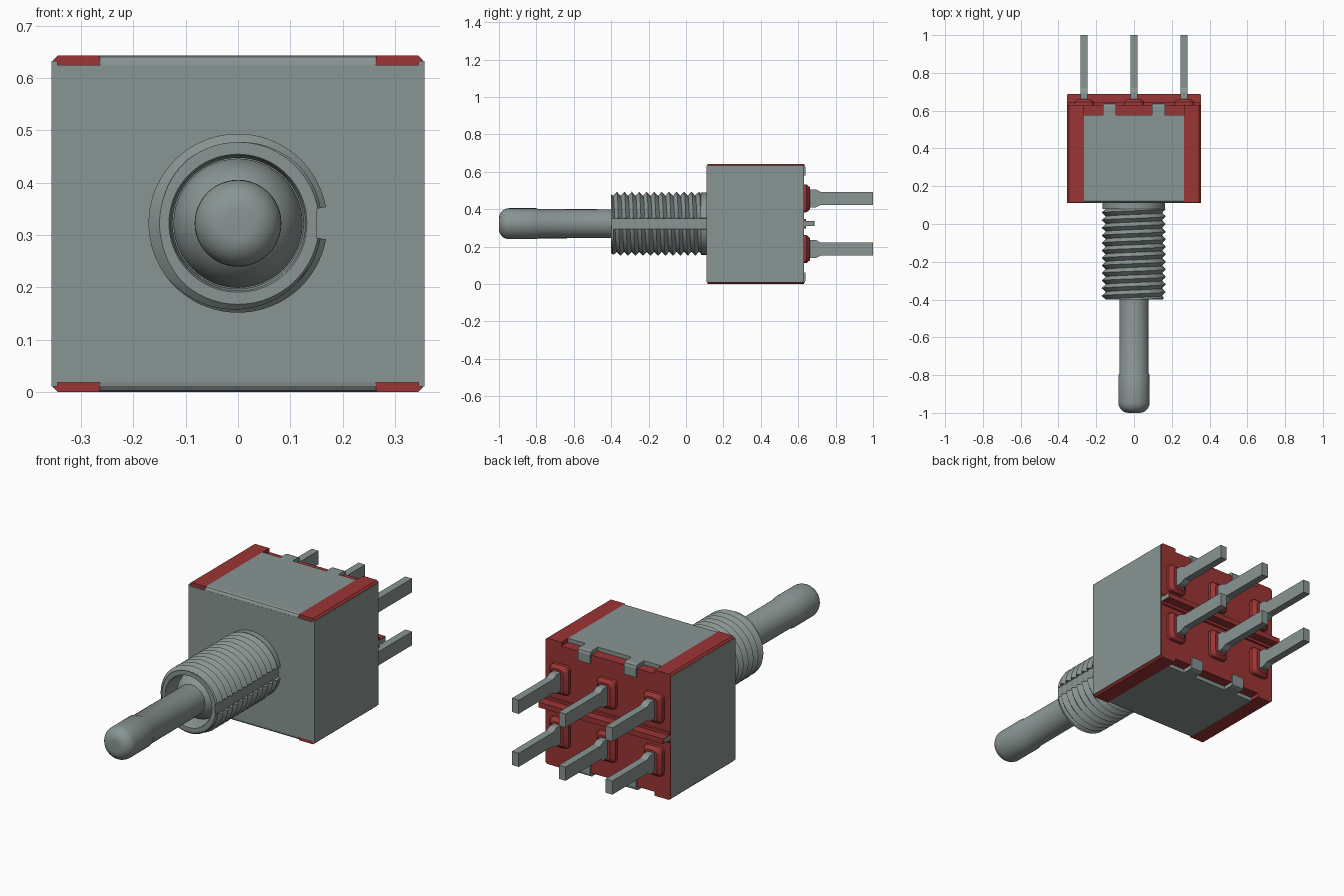
import bpy, bmesh, math

cube = bpy.data.objects.get("Cube")
if cube:
    bpy.data.objects.remove(cube, do_unlink=True)


def material(name, rgb):
    m = bpy.data.materials.new(name)
    m.use_nodes = True
    m.diffuse_color = (*rgb, 1)
    m.node_tree.nodes["Principled BSDF"].inputs["Base Color"].default_value = (*rgb, 1)
    return m


METAL = material("grey metal", (0.25, 0.30, 0.29))
RED = material("red plastic", (0.33, 0.035, 0.035))
ZC = 0.3225   # axis height


def finish(name, bm, mat, smooth=None):
    bmesh.ops.recalc_face_normals(bm, faces=bm.faces)
    me = bpy.data.meshes.new(name)
    bm.to_mesh(me)
    bm.free()
    me.materials.append(mat)
    ob = bpy.data.objects.new(name, me)
    bpy.context.collection.objects.link(ob)
    if smooth:
        bpy.ops.object.select_all(action="DESELECT")
        ob.select_set(True)
        bpy.context.view_layer.objects.active = ob
        bpy.ops.object.shade_smooth_by_angle(angle=math.radians(smooth))
    return ob


def prism(name, pts, lo, hi, mat, axis="x"):
    """Extrude a profile along x (points are y, z) or along y (points are x, z)."""
    bm = bmesh.new()
    place = (lambda p, t: (t, *p)) if axis == "x" else (lambda p, t: (p[0], t, p[1]))
    a, b = ([bm.verts.new(place(p, t)) for p in pts] for t in (lo, hi))
    bm.faces.new(a)
    bm.faces.new(b[::-1])
    for i in range(len(pts)):
        j = (i + 1) % len(pts)
        bm.faces.new((a[i], a[j], b[j], b[i]))
    return finish(name, bm, mat)


def box(name, x, y, z, mat):
    return prism(name, [(y[0], z[0]), (y[1], z[0]), (y[1], z[1]), (y[0], z[1])], *x, mat)


def lathe(name, profile, mat, n=48):
    """Revolve (y, r) points around the lever axis."""
    bm = bmesh.new()
    rings = [[bm.verts.new((r * math.cos(2 * math.pi * i / n), y,
                            ZC + r * math.sin(2 * math.pi * i / n))) for i in range(n)]
             for y, r in profile]
    for a, b in zip(rings, rings[1:]):
        for i in range(n):
            bm.faces.new((a[i], a[i - 1], b[i - 1], b[i]))
    bm.faces.new(rings[0])
    bm.faces.new(rings[-1])
    return finish(name, bm, mat, 40)


# Lever with rounded tip and pivot ball
TIP, R = 0.055, 0.083
lever = [(-1 + TIP * (1 - math.sin(t)), R - TIP + TIP * math.cos(t))
         for t in [math.pi / 2 * (1 - i / 8) for i in range(9)]]
lever += [(-0.8, R), (-0.79, 0.078), (-0.3, 0.077)]
lathe("lever", lever, METAL)
lathe("pivot_ball", [(-0.28 - 0.124 * math.cos(t), 0.124 * math.sin(t))
                     for t in [math.pi * (i + 0.5) / 18 for i in range(18)]], METAL)

# Threaded bushing: helical rows, with a keyway along its left side
Y0, Y1, PITCH = -0.40, 0.08, 0.04
KEY, FLOOR = 0.03, 0.151
key_angle = math.asin(KEY / 0.166)
COLS = 72
cols = [(-key_angle, True), (0, True), (key_angle, True)]
cols += [(key_angle + (2 * math.pi - 2 * key_angle) * i / COLS, False) for i in range(COLS + 1)]


def bushing_point(a, slot, y, r):
    if slot and r > FLOOR:
        r = FLOOR / math.cos(a)
    return (r * math.cos(a), y, ZC + r * math.sin(a))


def bushing_column(a, slot):
    turn = a / (2 * math.pi)
    pts = [(-0.27, 0.125), (-0.395, 0.129), (Y0, 0.132)]
    for k in range(int((Y1 - Y0) / PITCH + 3) * 4):
        y = min(max(Y0 + PITCH * (k / 4 - turn), Y0), Y1)
        phase = ((y - Y0) / PITCH + turn) % 1
        r = 0.150 + 0.021 * min(1, max(0, 2.4 * abs(phase - 0.5) - 0.1))
        pts.append((y, min(r, 0.155 + (y - Y0))))
    pts += [(Y1, 0.166), (0.115, 0.166)]
    return [bushing_point(a, slot, y, r) for y, r in pts]


bm = bmesh.new()
grid = [[bm.verts.new(p) for p in bushing_column(a, s)] for a, s in cols]
for i, right in enumerate(grid):
    left = grid[i - 1]
    # the last column is a full turn on, so its rows sit one pitch further back
    for j in range(len(right) - 1):
        if i == 0:
            continue
        bm.faces.new((left[j], left[j + 1], right[j + 1], right[j]))
# close the remaining wall of the keyway
closing = [bm.verts.new(p) for p in bushing_column(-key_angle, False)]
start = [bm.verts.new(p) for p in bushing_column(-key_angle, True)]
for j in range(len(start) - 1):
    bm.faces.new((closing[j], closing[j + 1], start[j + 1], start[j]))
bmesh.ops.remove_doubles(bm, verts=bm.verts, dist=0.0002)
bmesh.ops.dissolve_degenerate(bm, edges=bm.edges, dist=0.0001)
finish("threaded_bushing", bm, METAL, 30)

# Plastic housing
H, W, BACK = 0.643, 0.356, 0.63
box("housing_core", (-0.27, 0.27), (0.12, BACK), (0.02, 0.623), RED)
for s, side in ((1, "left"), (-1, "right")):
    prism(side + "_housing_rail",
          [(s * 0.264, 0), (s * 0.345, 0), (s * 0.354, 0.009), (s * 0.354, H - 0.009),
           (s * 0.345, H), (s * 0.264, H)], 0.114, BACK, RED, "y")
    # Metal side wall of the bracket
    box(side + "_side_wall", sorted((s * 0.345, s * W)), (0.11, BACK - 0.002),
        (0.010, H - 0.010), METAL)
    # Metal end of the dividing fin
    box(side + "_fin_end", sorted((s * 0.345, s * 0.3535)), (0.62, 0.683), (0.311, 0.334), METAL)
box("dividing_fin", (-0.352, 0.352), (0.62, 0.688), (0.309, 0.336), RED)
box("fin_foot", (-0.35, 0.35), (0.62, 0.642), (0.296, 0.349), RED)

# Metal front plate, top and bottom covers with bent tabs
box("front_plate", (-W, W), (0.11, 0.13), (0.018, H - 0.018), METAL)
for up, name in ((True, "top"), (False, "bottom")):
    def fz(z):
        return z if up else H - z
    prism(name + "_cover", [(0.11, fz(0.622)), (0.112, fz(0.632)), (0.118, fz(0.640)),
                            (0.128, fz(H)), (0.576, fz(H)), (0.576, fz(0.61)),
                            (0.13, fz(0.61))], -0.264, 0.264, METAL)
    for x in (-0.13, 0.13):
        prism(name + "_tab", [(0.57, fz(H)), (0.622, fz(H)), (0.634, fz(0.638)),
                              (0.638, fz(0.625)), (0.638, fz(0.58)), (0.625, fz(0.58)),
                              (0.62, fz(0.62)), (0.57, fz(0.62))],
              x - 0.035, x + 0.035, METAL)

# Six terminals, each in a tapered rounded boss
for z in (0.187, 0.458):
    for x in (-0.265, 0, 0.265):
        bm = bmesh.new()
        rings = []
        for y, hx, hz in ((0.62, 0.054, 0.075), (0.645, 0.052, 0.074), (0.662, 0.034, 0.060)):
            ring = []
            for cx, cz, q in ((1, 1, 0), (-1, 1, 1), (-1, -1, 2), (1, -1, 3)):
                for k in range(4):
                    t = math.pi / 2 * (q + k / 3)
                    ring.append(bm.verts.new((x + cx * (hx - 0.02) + 0.02 * math.cos(t), y,
                                              z + cz * (hz - 0.02) + 0.02 * math.sin(t))))
            rings.append(ring)
        for a, b in zip(rings, rings[1:]):
            for i in range(len(a)):
                bm.faces.new((a[i], a[i - 1], b[i - 1], b[i]))
        bm.faces.new(rings[-1])
        finish("terminal_boss", bm, RED, 35)
        half = [(0.64, 0.048), (0.695, 0.048), (0.72, 0.035), (1.0, 0.035)]
        prism("terminal_pin", [(y, z + h) for y, h in half] + [(y, z - h) for y, h in half[::-1]],
              x - 0.019, x + 0.019, METAL)
